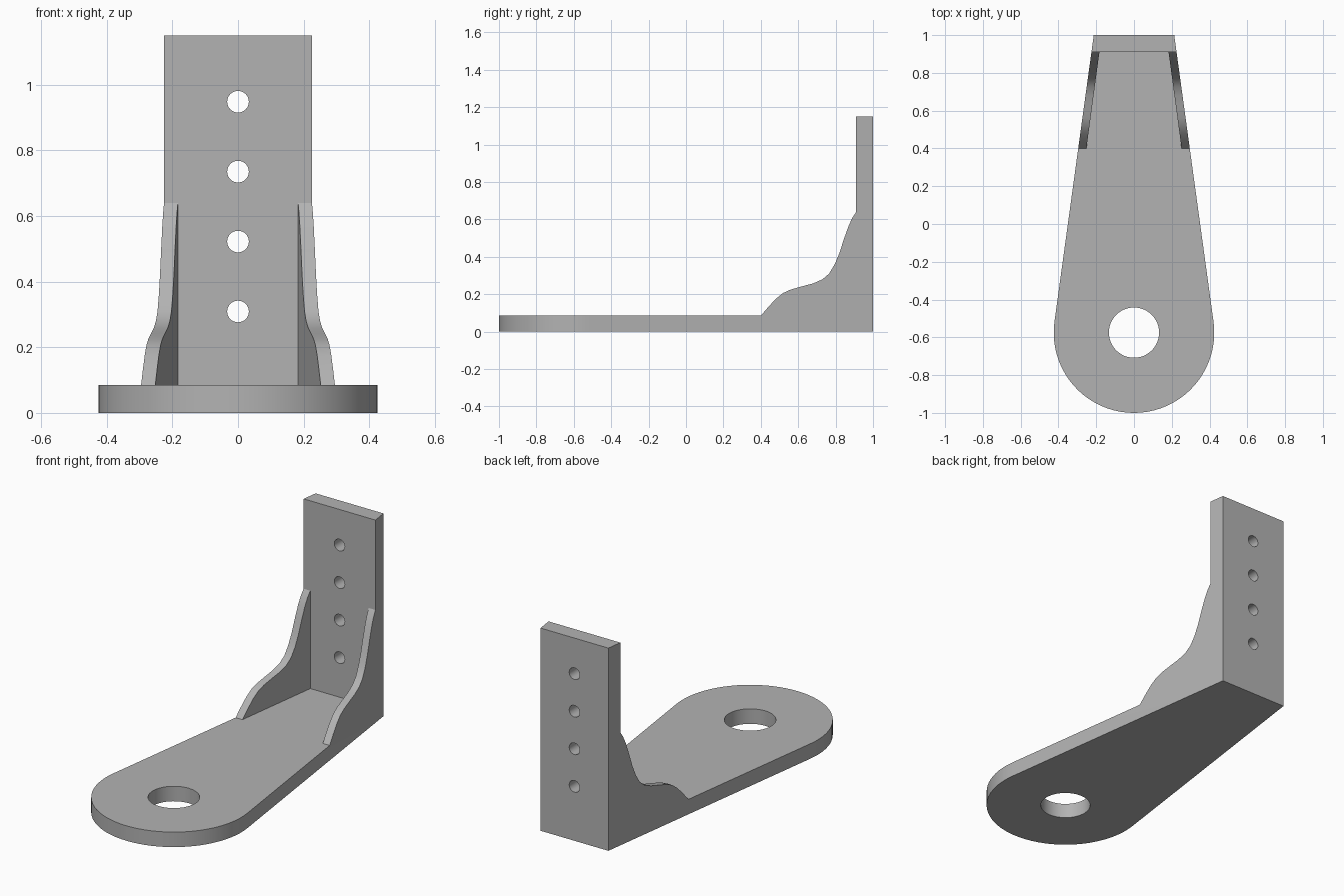
import bpy
import bmesh
from math import sin, cos, pi, atan, radians
from mathutils import Vector

cube = bpy.data.objects.get("Cube")
if cube:
    bpy.data.objects.remove(cube, do_unlink=True)

BASE_TOP, WALL_FRONT, HEIGHT = 0.085, 0.91, 1.15
RIB_START, RIB_THICK = 0.4, 0.042
EYE_Y, EYE_R, TAPER = -0.575, 0.425, 0.135

# One flat grey material
grey = bpy.data.materials.new("plain_grey")
grey.use_nodes = True
colour = (0.45, 0.45, 0.45, 1)
grey.diffuse_color = colour
grey.node_tree.nodes["Principled BSDF"].inputs["Base Color"].default_value = colour


def half_width(y):
    """Half width of the tapered plan at depth y."""
    return 0.213 + (1 - y) * TAPER


def prism(name, points, direction):
    """Extrude a closed polygon along a direction."""
    bm = bmesh.new()
    face = bm.faces.new([bm.verts.new(p) for p in points])
    moved = bmesh.ops.extrude_face_region(bm, geom=[face])["geom"]
    verts = [v for v in moved if isinstance(v, bmesh.types.BMVert)]
    bmesh.ops.translate(bm, vec=Vector(direction), verts=verts)
    bmesh.ops.recalc_face_normals(bm, faces=bm.faces)
    mesh = bpy.data.meshes.new(name)
    bm.to_mesh(mesh)
    bm.free()
    obj = bpy.data.objects.new(name, mesh)
    bpy.context.collection.objects.link(obj)
    return obj


def circle(radius, count=48):
    return [(radius * cos(2 * pi * i / count), radius * sin(2 * pi * i / count))
            for i in range(count)]


def carve(target, cutter, operation="DIFFERENCE"):
    """Apply a boolean and discard the cutter."""
    cutter.hide_render = True
    mod = target.modifiers.new("carve", "BOOLEAN")
    mod.operation, mod.solver, mod.object = operation, "EXACT", cutter
    bpy.context.view_layer.objects.active = target
    bpy.ops.object.modifier_apply(modifier=mod.name)
    bpy.data.objects.remove(cutter, do_unlink=True)


# Plan outline: round front eye with tangent sides tapering to the back
tilt = atan(TAPER)
steps = 40
plan = [(half_width(1), 1, 0), (-half_width(1), 1, 0)]
for i in range(steps + 1):
    a = pi - tilt + (pi + 2 * tilt) * i / steps
    plan.append((EYE_R * cos(a), EYE_Y + EYE_R * sin(a), 0))
bracket = prism("angle_bracket", plan, (0, 0, HEIGHT))

# Side profile: base plate, curved rib edge, upright wall
rib_edge = [(RIB_START, BASE_TOP), (0.44, 0.132), (0.48, 0.175), (0.52, 0.207),
            (0.56, 0.225), (0.62, 0.242), (0.68, 0.258), (0.73, 0.28),
            (0.765, 0.31), (0.795, 0.36), (0.82, 0.42), (0.845, 0.497),
            (0.87, 0.567), (0.89, 0.61), (WALL_FRONT, 0.64)]
side = [(1.1, -0.1), (-1.1, -0.1), (-1.1, BASE_TOP), *rib_edge,
        (WALL_FRONT, 1.3), (1.1, 1.3)]
carve(bracket, prism("side_profile", [(-1, y, z) for y, z in side], (2, 0, 0)),
      "INTERSECT")

# Pocket between the two side ribs
inner = [(s * (half_width(y) - RIB_THICK), y, BASE_TOP)
         for s, y in ((-1, 0.3), (1, 0.3), (1, WALL_FRONT), (-1, WALL_FRONT))]
carve(bracket, prism("rib_pocket", inner, (0, 0, 1.5)))

# Large eye hole through the base
carve(bracket, prism("eye_hole", [(x, EYE_Y + y, -0.1) for x, y in circle(0.133)],
                     (0, 0, 0.4)))

# Row of fixing holes through the wall
for i in range(4):
    z = 0.309 + 0.213 * i
    carve(bracket, prism("fixing_hole", [(x, 0.8, z + h) for x, h in circle(0.033, 32)],
                         (0, 0.4, 0)))

# Finish: material and smooth curved edges
bracket.data.materials.clear()
bracket.data.materials.append(grey)
for face in bracket.data.polygons:
    face.material_index = 0
bpy.ops.object.select_all(action="DESELECT")
bracket.select_set(True)
bpy.context.view_layer.objects.active = bracket
bpy.ops.object.shade_smooth_by_angle(angle=radians(25))
